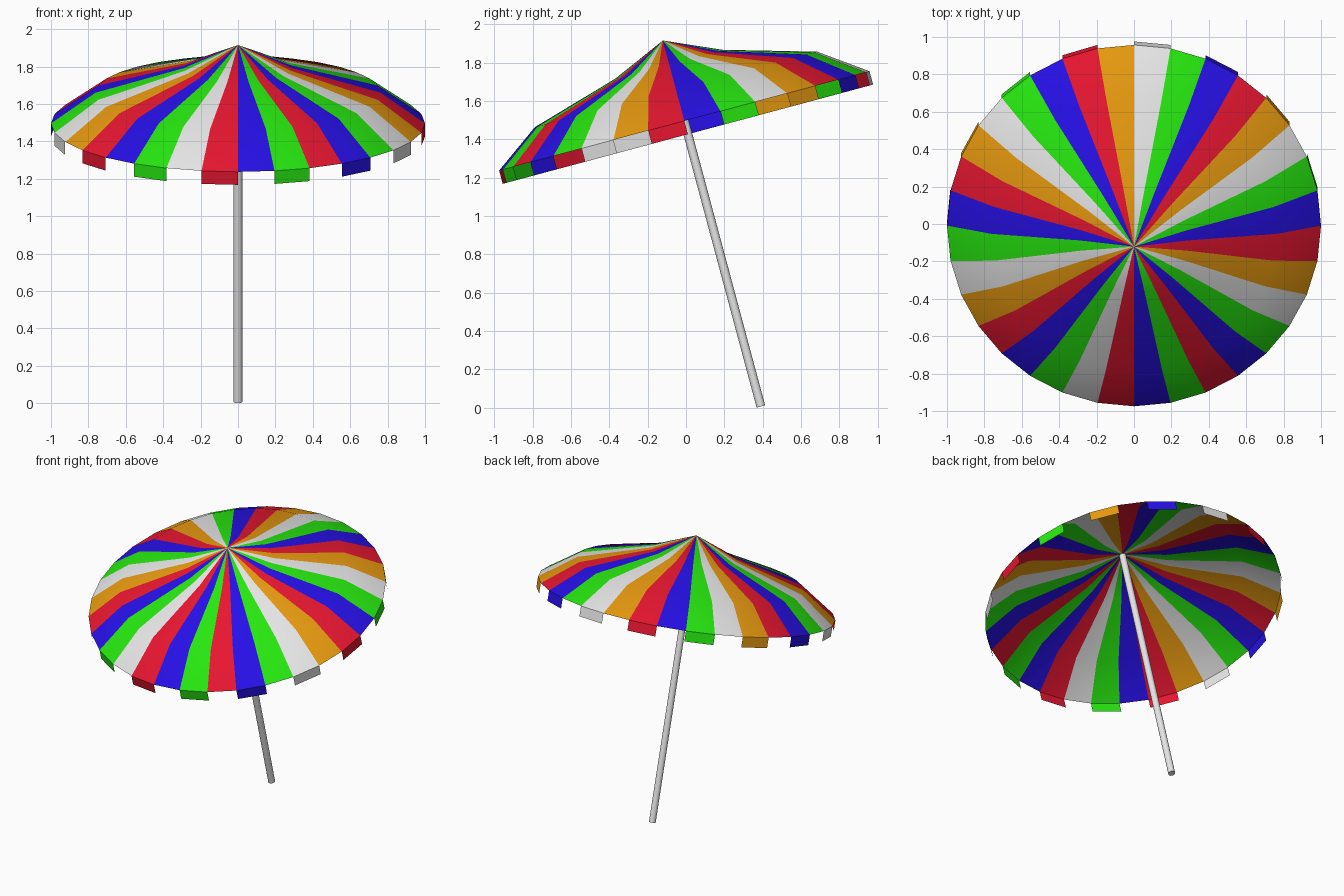
import bpy, bmesh, math
from mathutils import Matrix, Vector

if "Cube" in bpy.data.objects:
    bpy.data.objects.remove(bpy.data.objects["Cube"], do_unlink=True)


def material(name, rgb):
    m = bpy.data.materials.new(name)
    m.use_nodes = True
    m.diffuse_color = (*rgb, 1)
    m.node_tree.nodes["Principled BSDF"].inputs["Base Color"].default_value = (*rgb, 1)
    return m


def finish(name, bm, mats, matrix):
    mesh = bpy.data.meshes.new(name)
    bm.to_mesh(mesh)
    bm.free()
    for m in mats:
        mesh.materials.append(m)
    obj = bpy.data.objects.new(name, mesh)
    bpy.context.collection.objects.link(obj)
    obj.matrix_world = matrix
    bpy.ops.object.select_all(action='DESELECT')
    obj.select_set(True)
    bpy.context.view_layer.objects.active = obj
    bpy.ops.object.shade_smooth_by_angle(angle=math.radians(30))
    return obj


blue = material("blue", (0.02, 0.005, 0.8))
green = material("green", (0.02, 0.8, 0.005))
white = material("white", (0.8, 0.8, 0.8))
orange = material("orange", (0.8, 0.32, 0.005))
red = material("red", (0.8, 0.008, 0.03))
fabric = [blue, green, white, orange, red]

# The whole parasol leans about x; its local origin is the canopy tip
TILT = math.radians(15)
lean = Matrix.Translation((0, -0.121, 1.915)) @ Matrix.Rotation(TILT, 4, 'X')

PANELS = 32
PROFILE = [(0.29, -0.128), (0.762, -0.264), (1.0, -0.434)]   # radius, height
FLAP = 0.072


def stripe(k):
    """Repeating colours, with a short irregular run at the front."""
    if k >= 3 and k < PANELS - 1:
        return (k - 3) % 5
    return {PANELS - 1: 4, 0: 0, 1: 1, 2: 4}[k]


# Canopy: panels counted anticlockwise from the front
bm = bmesh.new()
tip = bm.verts.new((0, 0, 0))


def ring(radius, height):
    verts = []
    for k in range(PANELS):
        a = 2 * math.pi * k / PANELS
        verts.append(bm.verts.new((radius * math.sin(a), -radius * math.cos(a), height)))
    return verts


rings = [ring(r, h) for r, h in PROFILE]
for k in range(PANELS):
    n = (k + 1) % PANELS
    faces = [bm.faces.new((tip, rings[0][k], rings[0][n]))]
    for up, low in zip(rings, rings[1:]):
        faces.append(bm.faces.new((up[k], low[k], low[n], up[n])))
    # Hanging flap on every second panel
    if k % 2:
        a, b = rings[-1][k], rings[-1][n]
        drop = Vector((0, 0, -FLAP))
        c, d = bm.verts.new(b.co + drop), bm.verts.new(a.co + drop)
        faces.append(bm.faces.new((a, d, c, b)))
    for f in faces:
        f.material_index = stripe(k)
finish("canopy", bm, fabric, lean)

# Pole from just under the tip to the ground
RADIUS, TOP, BOTTOM = 0.023, -0.012, -1.976
bm = bmesh.new()
bmesh.ops.create_cone(bm, cap_ends=True, segments=16, radius1=RADIUS, radius2=RADIUS,
                      depth=TOP - BOTTOM,
                      matrix=Matrix.Translation((0, 0, (TOP + BOTTOM) / 2)))
finish("pole", bm, [white], lean)
